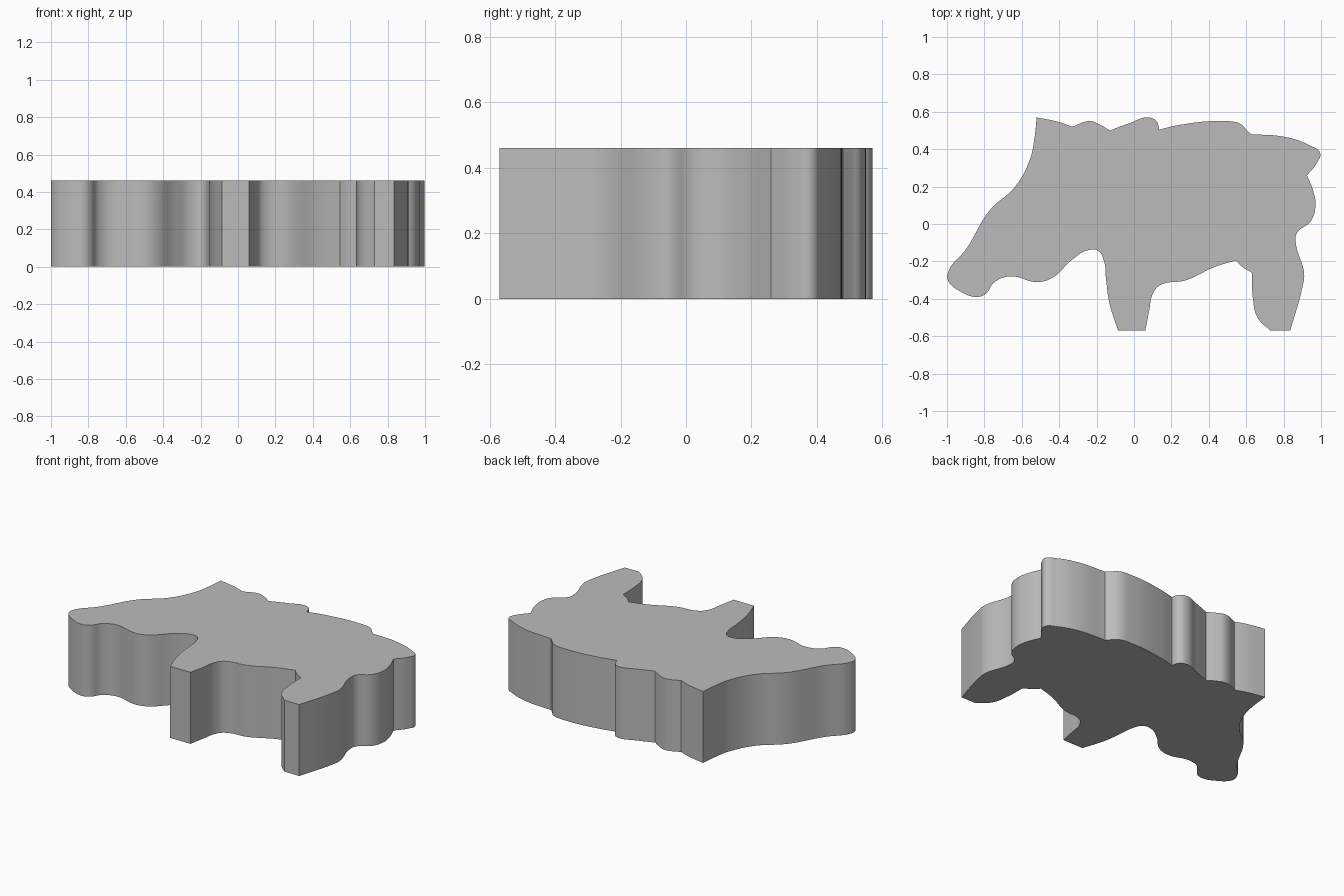
import bpy

THICKNESS = 0.46

# Remove the default object only
default_cube = bpy.data.objects.get("Cube")
if default_cube:
    bpy.data.objects.remove(default_cube, do_unlink=True)


def make_material(name, colour):
    material = bpy.data.materials.new(name)
    material.use_nodes = True
    material.diffuse_color = colour
    for node in material.node_tree.nodes:
        if node.type == "BSDF_PRINCIPLED":
            node.inputs["Base Color"].default_value = colour
    return material


# Outline runs in hundredths of a unit, clockwise; each run starts at a sharp corner
ear = [(-52, 57), (-40, 54.5)]
brow = [(-33, 52), (-23.5, 55), (-18, 53)]
shoulder = [(-13, 50), (-2, 54), (7.5, 57), (12, 55)]
back = [(13.5, 50.5), (24.5, 53), (47, 55), (57, 53.5), (60, 50.5)]
rump = [(62.5, 48), (81, 46.5), (94, 42), (99.5, 38), (98, 33)]
haunch = [(92.5, 26), (96, 17), (97, 9), (94.5, 1.5), (87, -5),
          (86.5, -10), (91, -27), (90, -34)]
hind_heel = [(83.5, -57)]
hind_toe = [(73, -57), (66, -50), (63.5, -39)]
hind_knee = [(63, -26), (58, -23)]
belly = [(54.5, -19.5), (43, -23), (28, -30), (13.5, -33),
         (10, -37.5), (8, -47)]
front_heel = [(6, -57)]
front_toe = [(-8.5, -57), (-13, -43), (-15, -29), (-16, -20), (-19, -14.5),
             (-24.5, -14), (-33, -19), (-44, -29), (-52, -31), (-66, -28),
             (-74.5, -31), (-79.5, -37.5), (-84, -39), (-93, -36),
             (-99.5, -30), (-99.5, -26), (-89.5, -13), (-77, 7.5),
             (-63.5, 20), (-55.5, 35), (-53.5, 44)]

runs = [ear, brow, shoulder, back, rump, haunch, hind_heel, hind_toe,
        hind_knee, belly, front_heel, front_toe]
outline = [(x, y, index == 0)
           for run in runs
           for index, (x, y) in enumerate(run)]

# Filled closed curve: straight handles at corners, smooth handles elsewhere
curve = bpy.data.curves.new("animal_outline", "CURVE")
curve.dimensions = "2D"
curve.fill_mode = "BOTH"
curve.extrude = THICKNESS / 2
curve.resolution_u = 8
spline = curve.splines.new("BEZIER")
spline.bezier_points.add(len(outline) - 1)
spline.use_cyclic_u = True
for point, (x, y, is_corner) in zip(spline.bezier_points, outline):
    point.co = (x / 100, y / 100, 0)
    handle = "VECTOR" if is_corner else "AUTO"
    point.handle_left_type = handle
    point.handle_right_type = handle

# Solid animal-shaped block standing on the ground
block = bpy.data.objects.new("animal_block", curve)
block.location.z = THICKNESS / 2
bpy.context.scene.collection.objects.link(block)
curve.materials.append(make_material("plain grey", (0.5, 0.5, 0.5, 1)))

# Turn into a mesh with smooth walls and crisp corners
bpy.ops.object.select_all(action="DESELECT")
block.select_set(True)
bpy.context.view_layer.objects.active = block
bpy.context.view_layer.update()
bpy.ops.object.convert(target="MESH")
block = bpy.context.view_layer.objects.active
block.name = "animal_block"

# Weld caps to walls and face every side outwards
bpy.ops.object.mode_set(mode="EDIT")
bpy.ops.mesh.select_all(action="SELECT")
bpy.ops.mesh.remove_doubles(threshold=0.0001)
bpy.ops.mesh.normals_make_consistent(inside=False)
bpy.ops.object.mode_set(mode="OBJECT")
bpy.ops.object.shade_smooth_by_angle()
